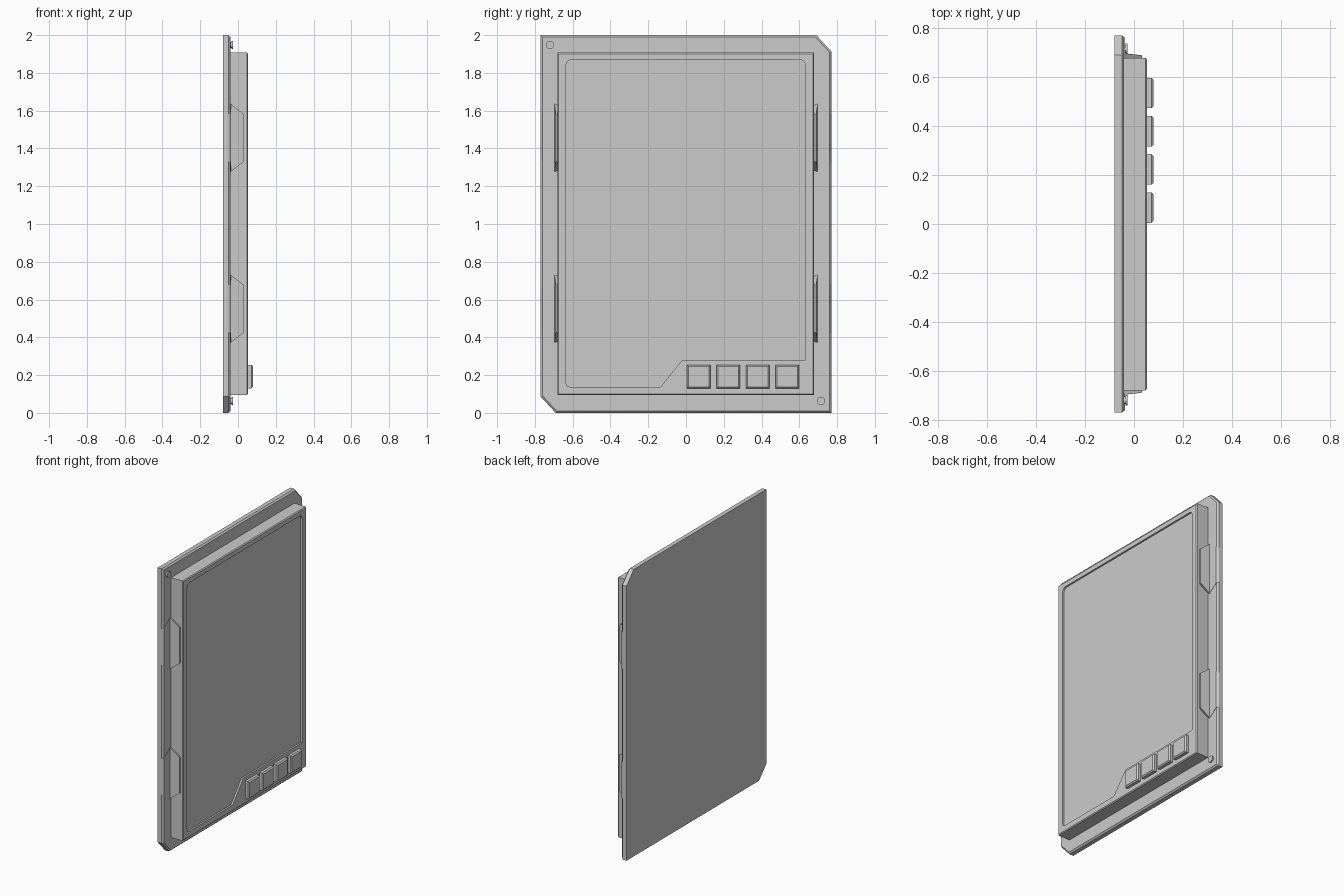
import bpy, bmesh, math
from mathutils import Vector

if "Cube" in bpy.data.objects:
    bpy.data.objects.remove(bpy.data.objects["Cube"])


def make_object(name, verts, faces):
    mesh = bpy.data.meshes.new(name)
    mesh.from_pydata(verts, [], faces)
    bm = bmesh.new()
    bm.from_mesh(mesh)
    bmesh.ops.recalc_face_normals(bm, faces=bm.faces)
    bm.to_mesh(mesh)
    bm.free()
    ob = bpy.data.objects.new(name, mesh)
    bpy.context.collection.objects.link(ob)
    return ob


def inset(outline, d):
    """Mitred inward offset of a counter-clockwise outline."""
    result = []
    for i, p in enumerate(outline):
        p, a, b = Vector(p), Vector(outline[i - 1]), Vector(outline[(i + 1) % len(outline)])
        e1, e2 = (p - a).normalized(), (b - p).normalized()
        n1, n2 = Vector((-e1.y, e1.x)), Vector((-e2.y, e2.x))
        result.append(tuple(p + (n1 + n2) * d / (1 + n1.dot(n2))))
    return result


def prism(name, outline, x0, x1, bevel=0.0):
    """Extrude a (y, z) outline along x, with an optional chamfered front rim."""
    loops = [(x0, outline), (x1 - bevel, outline)]
    if bevel:
        loops.append((x1, inset(outline, bevel)))
    n = len(outline)
    verts = [(x, y, z) for x, loop in loops for y, z in loop]
    faces = [tuple(range(n)), tuple(range(len(verts) - n, len(verts)))]
    for k in range(len(loops) - 1):
        for i in range(n):
            j = (i + 1) % n
            faces.append((k * n + i, k * n + j, k * n + n + j, k * n + n + i))
    return make_object(name, verts, faces)


def rect(y0, z0, y1, z1):
    return [(y0, z0), (y1, z0), (y1, z1), (y0, z1)]


def arc(cy, cz, r, start, end, steps):
    return [(cy + r * math.cos(math.radians(start + (end - start) * i / steps)),
             cz + r * math.sin(math.radians(start + (end - start) * i / steps)))
            for i in range(steps + 1)]


# Back plate with two clipped corners
prism("back_plate", [(-0.69, 0), (0.77, 0), (0.77, 1.913), (0.69, 2), (-0.77, 2), (-0.77, 0.087)],
      -0.08, -0.04, 0.01)

# Main housing
housing = prism("housing", rect(-0.68, 0.095, 0.678, 1.907), -0.045, 0.053, 0.006)

# Shallow screen recess with a notch for the buttons
screen = [(-0.135, 0.138), (-0.02, 0.28), (0.632, 0.28)]
screen += arc(0.602, 1.84, 0.03, 0, 90, 6)
screen += arc(-0.605, 1.84, 0.03, 90, 180, 6)
screen += arc(-0.615, 0.158, 0.02, 180, 270, 4)
cutter = prism("screen_cutter", screen, 0.041, 0.1)
cutter.hide_render = True
mod = housing.modifiers.new("screen_recess", 'BOOLEAN')
mod.operation = 'DIFFERENCE'
mod.solver = 'EXACT'
mod.object = cutter
bpy.context.view_layer.objects.active = housing
bpy.ops.object.modifier_apply(modifier=mod.name)
bpy.data.objects.remove(cutter, do_unlink=True)

# Row of four buttons
for i in range(4):
    y = 0.067 + 0.156 * i
    prism(f"button_{i + 1}", rect(y - 0.062, 0.13, y + 0.062, 0.254), 0.045, 0.08, 0.008)

# Folded side clips: (y, x, half height) across the bent strip
section = [(0.77, -0.05, 0.125), (0.761, -0.036, 0.131), (0.697, -0.036, 0.178),
           (0.689, 0.032, 0.125),
           (0.672, 0.032, 0.125), (0.672, -0.055, 0.178), (0.755, -0.055, 0.131)]
for side in (-1, 1):
    for zc in (0.551, 1.456):
        n = len(section)
        verts = [(x, side * y, zc + s * h) for s in (-1, 1) for y, x, h in section]
        faces = [(i, (i + 1) % n, n + (i + 1) % n, n + i) for i in range(n)]
        for k in (0, n):
            faces += [(k, k + 1, k + 6), (k + 1, k + 2, k + 5, k + 6), (k + 2, k + 3, k + 4, k + 5)]
        make_object("side_clip", verts, faces)

# Two corner pins, each a stem with a wider head
for y, z in ((-0.72, 1.948), (0.715, 0.063)):
    for name, r, x0, x1 in (("pin_stem", 0.016, -0.05, -0.034), ("pin_head", 0.022, -0.035, -0.026)):
        pin = prism(name, arc(y, z, r, 0, 345, 23), x0, x1)
        bpy.ops.object.select_all(action='DESELECT')
        pin.select_set(True)
        bpy.context.view_layer.objects.active = pin
        bpy.ops.object.shade_smooth_by_angle()
